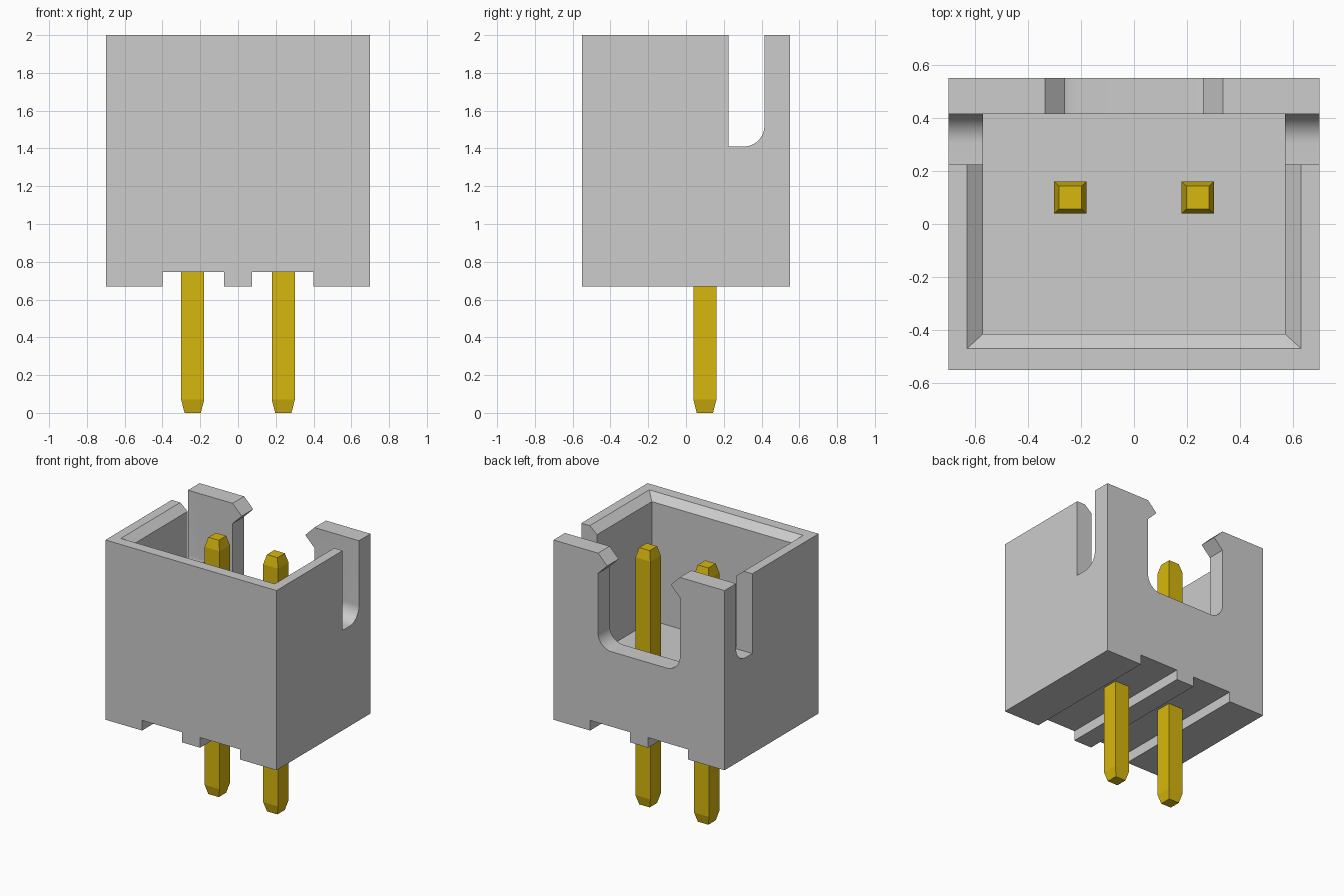
import bpy
import bmesh
from math import sin, cos, pi, radians

cube = bpy.data.objects.get("Cube")
if cube:
    bpy.data.objects.remove(cube, do_unlink=True)


def material(name, rgb):
    mat = bpy.data.materials.new(name)
    mat.use_nodes = True
    mat.diffuse_color = (*rgb, 1)
    mat.node_tree.nodes["Principled BSDF"].inputs["Base Color"].default_value = (*rgb, 1)
    return mat


grey = material("light grey plastic", (0.604, 0.604, 0.604))
gold = material("gold metal", (0.68, 0.474, 0.004))


def loft(name, rings, mat):
    """Closed solid through a stack of matching point rings."""
    bm = bmesh.new()
    loops = [[bm.verts.new(p) for p in ring] for ring in rings]
    bm.faces.new(loops[0])
    bm.faces.new(loops[-1])
    for a, b in zip(loops, loops[1:]):
        for i in range(len(a)):
            j = (i + 1) % len(a)
            bm.faces.new((a[i], a[j], b[j], b[i]))
    bmesh.ops.recalc_face_normals(bm, faces=bm.faces)
    mesh = bpy.data.meshes.new(name)
    bm.to_mesh(mesh)
    bm.free()
    mesh.materials.append(mat)
    obj = bpy.data.objects.new(name, mesh)
    bpy.context.collection.objects.link(obj)
    return obj


def rect(x0, x1, y0, y1, z):
    return [(x0, y0, z), (x1, y0, z), (x1, y1, z), (x0, y1, z)]


def box(name, x0, x1, y0, y1, z0, z1, mat):
    return loft(name, [rect(x0, x1, y0, y1, z) for z in (z0, z1)], mat)


def fillet(cu, cz, r, steps=12):
    """Quarter arc from straight down round to the +u side."""
    return [(cu + r * sin(pi / 2 * i / steps), cz - r * cos(pi / 2 * i / steps))
            for i in range(steps + 1)]


def cut(target, cutter):
    cutter.hide_render = True
    mod = target.modifiers.new("cut", "BOOLEAN")
    mod.operation = "DIFFERENCE"
    mod.solver = "EXACT"
    mod.object = cutter
    bpy.context.view_layer.objects.active = target
    bpy.ops.object.modifier_apply(modifier=mod.name)
    bpy.data.objects.remove(cutter, do_unlink=True)


# Housing block
TOP, BACK_IN = 2.0, 0.415
housing = box("housing", -0.70, 0.70, -0.55, 0.55, 0.67, TOP, grey)

# Cavity with a chamfered rim on the front and sides
inner = (-0.57, 0.57, -0.415, BACK_IN)
rim = (-0.63, 0.63, -0.47, BACK_IN)
cut(housing, loft("cavity_cutter", [rect(*inner, 1.07), rect(*inner, 1.95),
                                    rect(*rim, TOP), rect(*rim, 2.1)], grey))

# Side slots, rounded at the lower back corner
slot = [(0.225, 2.2), (0.225, 1.41)] + fillet(BACK_IN - 0.11, 1.52, 0.11) + [(BACK_IN, 2.2)]
cut(housing, loft("slot_cutter", [[(x, y, z) for y, z in slot] for x in (-0.9, 0.9)], grey))

# Back window with hooked upper corners
half = fillet(0.225, 1.41, 0.11) + [(0.335, 1.85), (0.26, 1.925), (0.335, TOP), (0.335, 2.2)]
window = half + [(-x, z) for x, z in reversed(half)]
cut(housing, loft("window_cutter", [[(x, y, z) for x, z in window] for y in (0.3, 0.7)], grey))

# Underside grooves
for x0, x1 in ((-0.40, -0.075), (0.075, 0.40)):
    cut(housing, box("groove_cutter", x0, x1, -0.7, 0.7, 0.5, 0.745, grey))

bpy.ops.object.select_all(action="DESELECT")
housing.select_set(True)
bpy.context.view_layer.objects.active = housing
bpy.ops.object.shade_smooth_by_angle(angle=radians(25))

# Square pins with tapered ends
for name, x in (("right_pin", -0.24), ("left_pin", 0.24)):
    rings = [rect(x - r, x + r, 0.10 - r, 0.10 + r, z)
             for r, z in ((0.043, 0), (0.061, 0.07), (0.061, 1.83), (0.043, 1.90))]
    loft(name, rings, gold)
